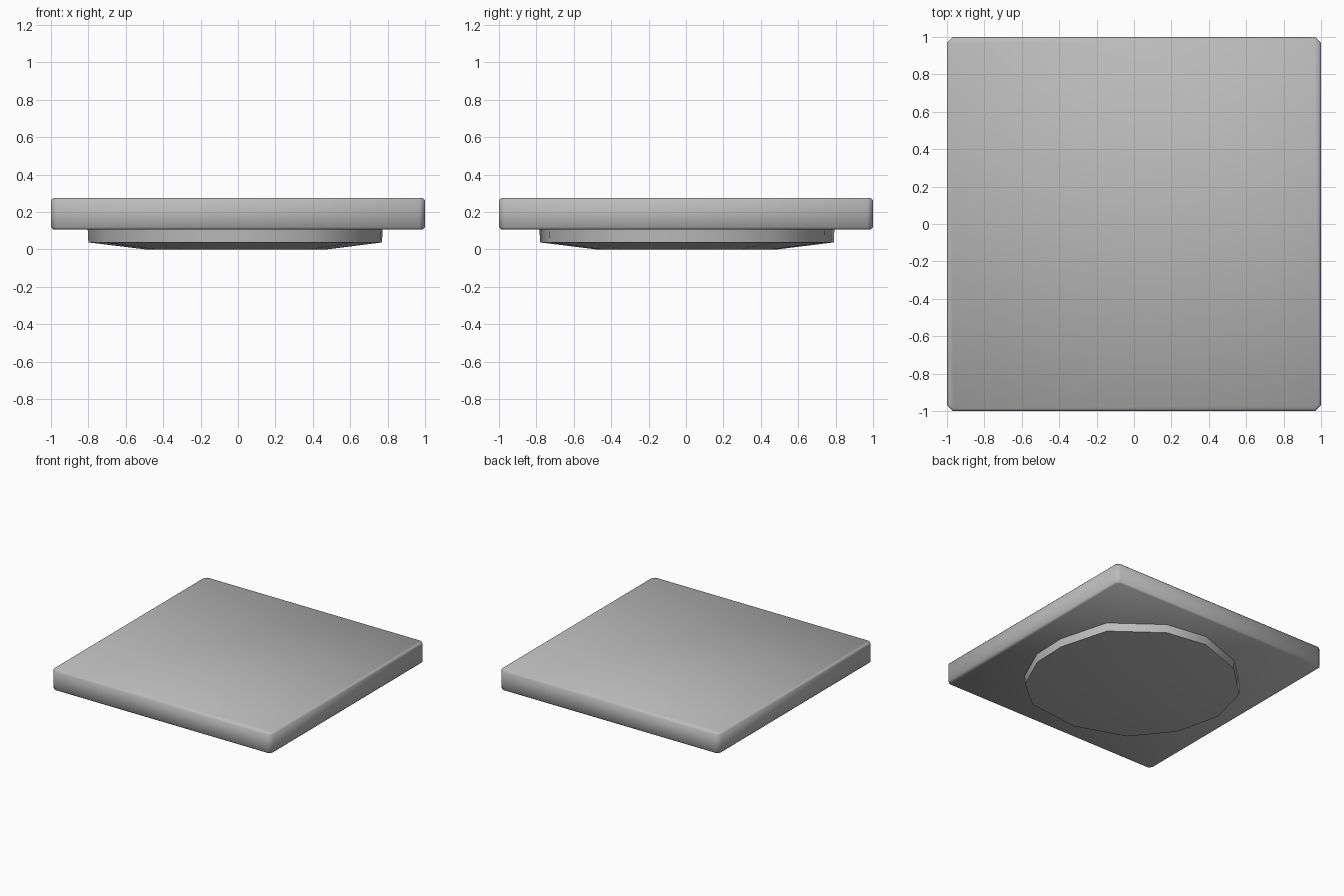
import bpy, bmesh, math
from mathutils import Vector

cube = bpy.data.objects.get("Cube")
if cube:
    bpy.data.objects.remove(cube, do_unlink=True)

stone = bpy.data.materials.new("grey_stone")
stone.use_nodes = True
GREY = (0.5, 0.5, 0.5, 1)
stone.diffuse_color = GREY
stone.node_tree.nodes["Principled BSDF"].inputs["Base Color"].default_value = GREY


def finish(name, bm):
    """Turn a bmesh into a shaded, coloured object."""
    bmesh.ops.recalc_face_normals(bm, faces=bm.faces)
    mesh = bpy.data.meshes.new(name)
    bm.to_mesh(mesh)
    bm.free()
    mesh.materials.append(stone)
    obj = bpy.data.objects.new(name, mesh)
    bpy.context.collection.objects.link(obj)
    bpy.ops.object.select_all(action="DESELECT")
    obj.select_set(True)
    bpy.context.view_layer.objects.active = obj
    bpy.ops.object.shade_smooth_by_angle(angle=math.radians(50))


# Square slab: chamfered corners, then a finer chamfer around top and bottom
LOW, HIGH = 0.105, 0.275
bm = bmesh.new()
bmesh.ops.create_cube(bm, size=2)
for v in bm.verts:
    v.co.z = HIGH if v.co.z > 0 else LOW


def chamfer(edges, width):
    bmesh.ops.bevel(bm, geom=edges, offset=width, segments=1, affect="EDGES")


def upright(edge):
    return abs(edge.verts[0].co.z - edge.verts[1].co.z) > 0.01


chamfer([e for e in bm.edges if upright(e)], 0.03)
chamfer([e for e in bm.edges if not upright(e)], 0.013)
finish("slab", bm)

# Rough round foot: an uneven rim outline stacked in rings
RIM = [(0.66, 0.47), (0.77, 0.07), (0.76, -0.22), (0.62, -0.53), (0.38, -0.73),
       (-0.07, -0.78), (-0.47, -0.64), (-0.71, -0.35), (-0.8, 0.02),
       (-0.71, 0.38), (-0.43, 0.65), (-0.04, 0.79), (0.3, 0.74)]
# (scale, height) of each ring, from the flat base to inside the slab
RINGS = [(0.62, 0), (1, 0.037), (1.005, 0.115)]
bm = bmesh.new()
rings = []
for scale, height in RINGS:
    rings.append([bm.verts.new(Vector((x, y, 0)) * scale + Vector((0, 0, height)))
                  for x, y in RIM])
for a, b in zip(rings, rings[1:]):
    for i in range(len(RIM)):
        j = (i + 1) % len(RIM)
        bm.faces.new((a[i], a[j], b[j], b[i]))
bm.faces.new(rings[0])
bm.faces.new(rings[-1])
finish("round_foot", bm)
